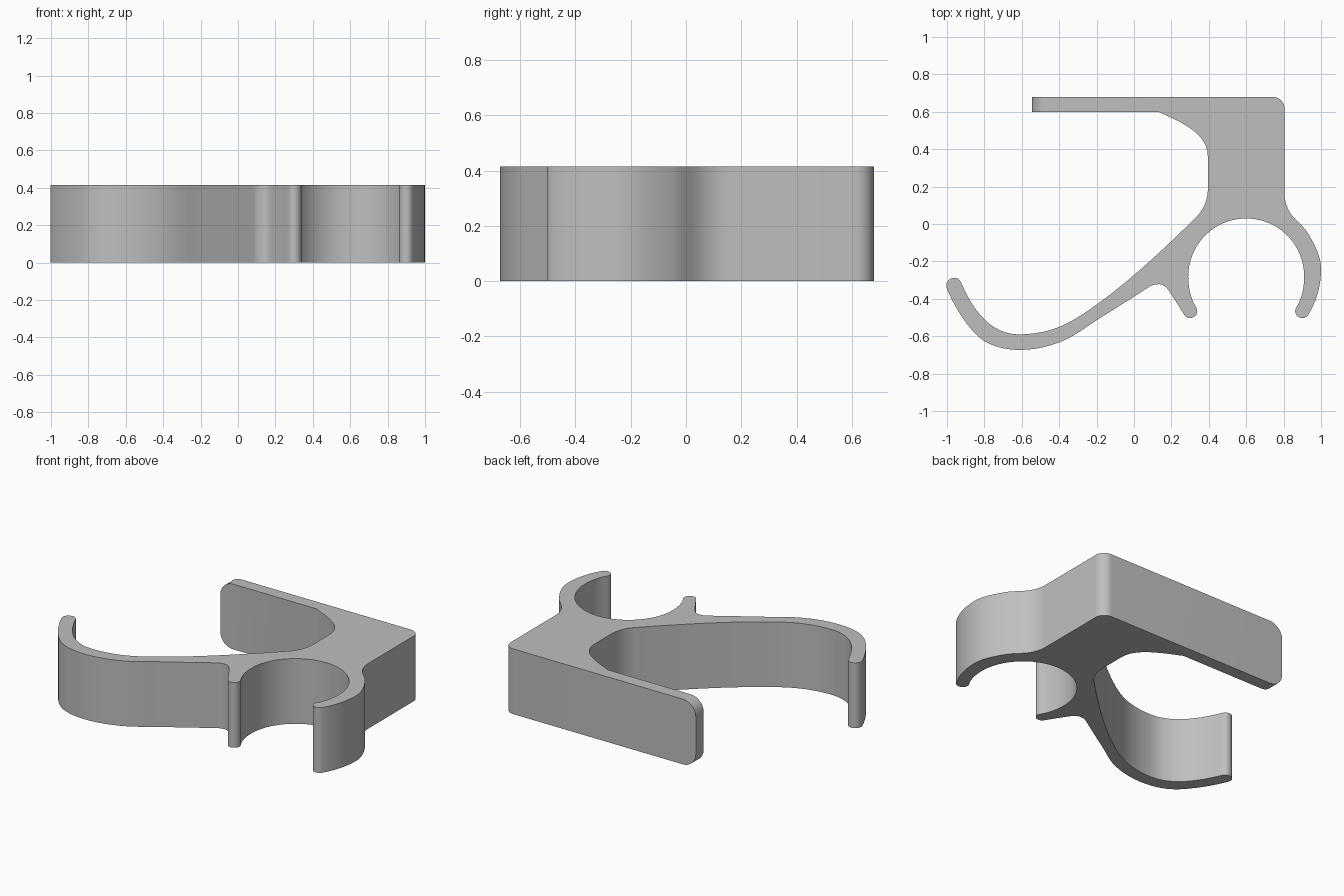
import bpy
import bmesh
from math import cos, sin, radians, hypot, remainder
from mathutils import Vector
from mathutils.geometry import interpolate_bezier

if "Cube" in bpy.data.objects:
    bpy.data.objects.remove(bpy.data.objects["Cube"], do_unlink=True)

HEIGHT = 0.415
STEPS = 12

# Outline nodes: x, y and heading in degrees
tongue_inside = [(-0.545, 0.6, 0), (0.13, 0.6, 0), (0.13, 0.6, -25),
                 (0.395, 0.36, -90), (0.395, 0.19, -90)]
hook_inside = [(0.335, 0.04, -135), (0.083, -0.2, -138), (-0.185, -0.42, -144),
               (-0.4, -0.55, -158), (-0.617, -0.59, -180), (-0.8, -0.51, -225),
               (-0.924, -0.313, -247)]
hook_outside = [(-1.0, -0.347, -67), (-0.85, -0.585, -47), (-0.61, -0.673, 0),
                (-0.37, -0.62, 24), (-0.185, -0.505, 32), (0.083, -0.335, 33)]
short_jaw = [(0.135, -0.322, 0), (0.185, -0.355, -55), (0.268, -0.485, -58)]
ring_inside = [(0.332, -0.445, 122), (0.29, -0.28, 90), (0.6, 0.03, 0),
               (0.91, -0.28, -90), (0.868, -0.445, -122)]
long_jaw = [(0.932, -0.485, 58), (1.0, -0.24, 90), (0.93, -0.05, 121),
            (0.85, 0.04, 130), (0.805, 0.16, 90)]
block_back = [(0.805, 0.615, 90), (0.74, 0.68, 180), (-0.545, 0.68, 180)]


def smooth_outline(nodes):
    """Join nodes with straight lines and arc-like curves."""
    points = [Vector(nodes[0][:2])]
    for (ax, ay, a), (bx, by, b) in zip(nodes, nodes[1:]):
        chord = hypot(bx - ax, by - ay)
        if chord == 0:
            continue
        start, end = Vector((ax, ay)), Vector((bx, by))
        da = Vector((cos(radians(a)), sin(radians(a))))
        db = Vector((cos(radians(b)), sin(radians(b))))
        straight = a == b and abs(da.dot(end - start) - chord) < 1e-4
        if straight:
            points.append(end)
            continue
        turn = radians(remainder(b - a, 360))
        handle = chord / (3 * cos(turn / 4) ** 2)
        curve = interpolate_bezier(start, start + da * handle,
                                   end - db * handle, end, STEPS + 1)
        points += [Vector(p[:2]) for p in curve[1:]]
    return points


# Clip body: extrude the outline upward
bm = bmesh.new()
outline = smooth_outline(tongue_inside + hook_inside + hook_outside + short_jaw
                         + ring_inside + long_jaw + block_back)
base = bm.faces.new([bm.verts.new((p.x, p.y, 0)) for p in outline])
top = bmesh.ops.extrude_face_region(bm, geom=[base], use_keep_orig=True)
bmesh.ops.translate(bm, vec=(0, 0, HEIGHT),
                    verts=[v for v in top["geom"] if isinstance(v, bmesh.types.BMVert)])
bmesh.ops.recalc_face_normals(bm, faces=bm.faces)

# Round the upper and lower corners of the tongue end
tip_edges = [e for e in bm.edges
             if all(v.co.x < -0.54 and v.co.y > 0.5 for v in e.verts)
             and abs(e.verts[0].co.z - e.verts[1].co.z) < 0.01]
bmesh.ops.bevel(bm, geom=tip_edges, offset=0.09, segments=10, profile=0.5,
                affect='EDGES')
bmesh.ops.recalc_face_normals(bm, faces=bm.faces)

mesh = bpy.data.meshes.new("clip_body")
bm.to_mesh(mesh)
bm.free()
clip = bpy.data.objects.new("clip_body", mesh)
bpy.context.collection.objects.link(clip)

# Plain grey finish
grey = bpy.data.materials.new("plain_grey")
grey.use_nodes = True
color = (0.52, 0.52, 0.52, 1)
grey.diffuse_color = color
grey.node_tree.nodes["Principled BSDF"].inputs["Base Color"].default_value = color
mesh.materials.append(grey)

# Smooth curved walls, sharp rims
bpy.ops.object.select_all(action='DESELECT')
clip.select_set(True)
bpy.context.view_layer.objects.active = clip
bpy.ops.object.shade_smooth_by_angle(angle=radians(30))
